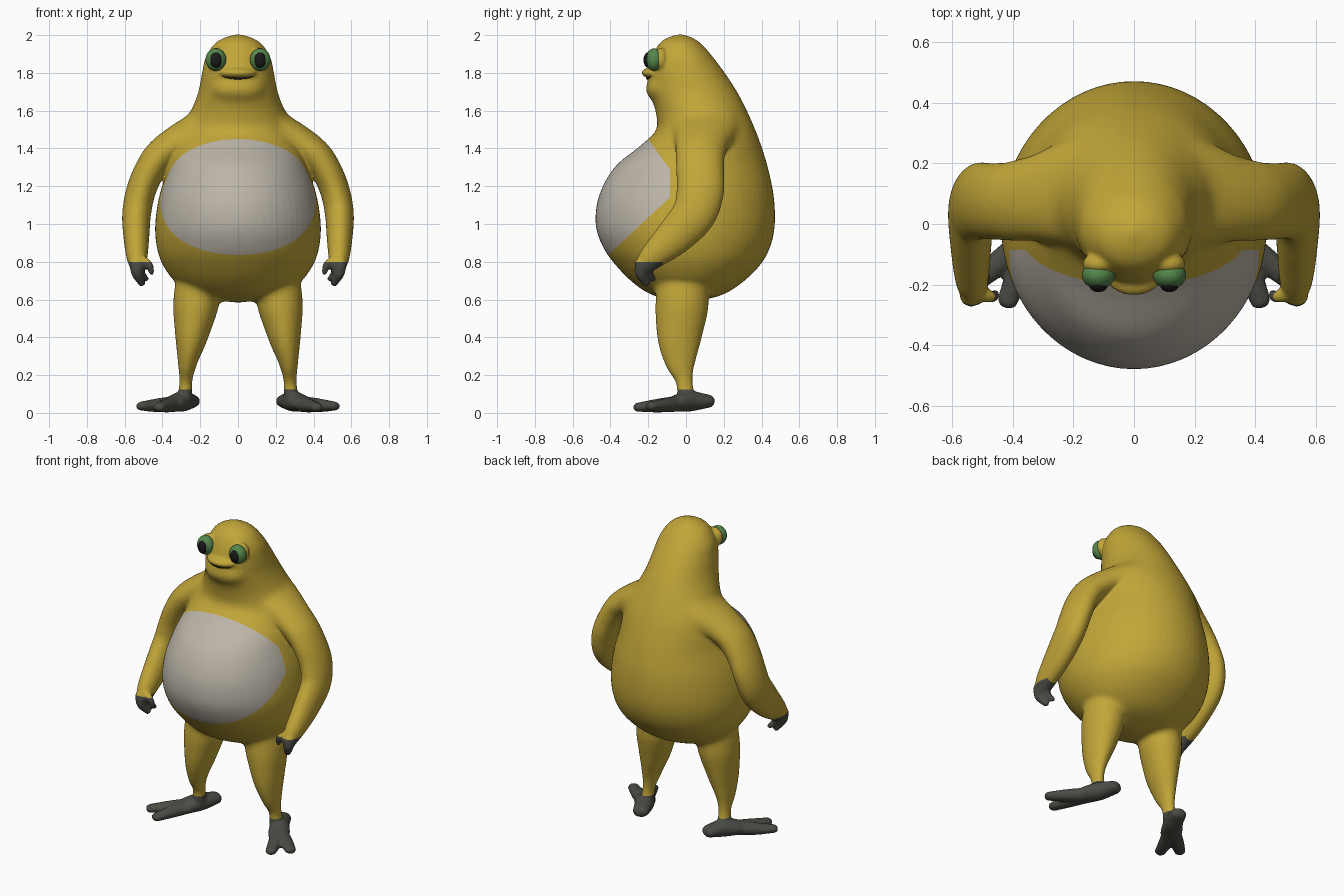
import bpy, bmesh, math
from mathutils import Vector, Matrix

if "Cube" in bpy.data.objects:
    bpy.data.objects.remove(bpy.data.objects["Cube"])

Y, Z = Vector((0, 1, 0)), Vector((0, 0, 1))


def material(name, rgb):
    m = bpy.data.materials.new(name)
    m.diffuse_color = (*rgb, 1)
    m.use_nodes = True
    m.node_tree.nodes["Principled BSDF"].inputs["Base Color"].default_value = m.diffuse_color
    return m


skin = material("skin", (0.54, 0.38, 0.04))
cream = material("belly_grey", (0.50, 0.46, 0.39))
dark = material("dark_grey", (0.07, 0.07, 0.06))
green = material("green", (0.09, 0.24, 0.07))
black = material("black", (0.01, 0.01, 0.01))


def resample(rows, n=6):
    """Catmull-Rom through the section rows."""
    r = [Vector(a) for a in rows]
    r = [2 * r[0] - r[1]] + r + [2 * r[-1] - r[-2]]
    out = []
    for i in range(1, len(r) - 2):
        a, b, c, d = r[i - 1:i + 3]
        for k in range(n):
            t = k / n
            out.append(0.5 * (2 * b + (c - a) * t + (2 * a - 5 * b + 4 * c - d) * t * t
                              + (3 * b - a - 3 * c + d) * t ** 3))
    return out + [r[-2]]


def loft(bm, rows, ref=Y, axis=None, side=1, seg=40):
    """Elliptical tube; rows are x, y, z, radius across, radius along ref."""
    secs = resample(rows)
    pts = [Vector(s[:3]) for s in secs]
    rings = []
    for i, s in enumerate(secs):
        t = axis or (pts[min(i + 1, len(pts) - 1)] - pts[max(i - 1, 0)]).normalized()
        u = t.cross(ref).normalized()
        rings.append((pts[i], t, u, u.cross(t), max(s[3], .003), max(s[4], .003)))
    if axis is None:  # rounded ends
        def dome(ring, sign):
            p, t, u, v, a, b = ring
            r = min(a, b)
            return [(p + t * sign * r * math.sin(k), t, u, v, a * math.cos(k), b * math.cos(k))
                    for k in (.3, .6, .9, 1.2, 1.45)]
        rings = dome(rings[0], -1)[::-1] + rings + dome(rings[-1], 1)
    loops = []
    for p, t, u, v, a, b in rings:
        loop = []
        for k in range(seg):
            w = 2 * math.pi * k / seg
            q = p + u * a * math.cos(w) + v * b * math.sin(w)
            loop.append(bm.verts.new((q.x * side, q.y, q.z)))
        loops.append(loop)
    faces = [bm.faces.new(loops[0]), bm.faces.new(loops[-1])]
    for l, m in zip(loops, loops[1:]):
        for k in range(seg):
            j = (k + 1) % seg
            faces.append(bm.faces.new((l[k], l[j], m[j], m[k])))
    bmesh.ops.recalc_face_normals(bm, faces=faces)


def ball(bm, loc, radii):
    bmesh.ops.create_uvsphere(bm, u_segments=32, v_segments=20, radius=1,
                              matrix=Matrix.Translation(loc) @ Matrix.Diagonal((*radii, 1)))


def make_object(name, bm, mats):
    me = bpy.data.meshes.new(name)
    bm.to_mesh(me)
    bm.free()
    for m in mats:
        me.materials.append(m)
    me.shade_smooth()
    ob = bpy.data.objects.new(name, me)
    bpy.context.collection.objects.link(ob)
    return ob


bm = bmesh.new()
# Head and torso: z, half width, front y, back y
profile = [(2.004, .01, -.04, -.02), (1.985, .075, -.10, .035), (1.95, .128, -.145, .085),
           (1.88, .172, -.18, .145), (1.8, .19, -.20, .205), (1.7, .21, -.195, .27),
           (1.6, .25, -.162, .322), (1.5, .30, -.158, .366), (1.42, .332, -.235, .396),
           (1.3, .368, -.378, .433), (1.15, .416, -.46, .464),
           (1.0, .438, -.478, .470), (.88, .430, -.44, .446), (.78, .396, -.37, .39),
           (.68, .32, -.27, .285), (.62, .22, -.17, .18), (.583, .02, -.02, .02)]
loft(bm, [(0, (f + b) / 2, z, w, (b - f) / 2) for z, w, f, b in profile], axis=Z, seg=64)
# Upper lip and chin
ball(bm, (0, -.15, 1.80), (.105, .086, .034))
ball(bm, (0, -.125, 1.715), (.145, .09, .075))

for s in (1, -1):
    # Eye socket
    ball(bm, (s * .112, -.132, 1.872), (.058, .038, .062))
    # Shoulder and arm
    loft(bm, [(.10, .11, 1.565, .115, .19), (.22, .10, 1.495, .095, .172), (.32, .085, 1.435, .09, .145),
              (.405, .075, 1.368, .088, .13), (.469, .075, 1.28, .081, .126), (.515, .075, 1.17, .078, .125),
              (.537, .04, 1.05, .076, .116), (.538, -.065, .93, .068, .099), (.535, -.175, .83, .056, .07),
              (.53, -.225, .775, .042, .05)], side=s)
    # Fingers and thumb
    loft(bm, [(.54, -.235, .79, .036, .036), (.535, -.24, .74, .03, .03), (.51, -.212, .69, .021, .021)],
         side=s, seg=20)
    loft(bm, [(.52, -.205, .78, .028, .03), (.512, -.195, .735, .022, .024), (.487, -.175, .71, .016, .016)],
         side=s, seg=20)
    loft(bm, [(.51, -.23, .81, .025, .025), (.470, -.24, .785, .02, .02), (.458, -.232, .745, .016, .016)],
         side=s, seg=20)
    # Leg
    loft(bm, [(.20, -.02, .75, .11, .12), (.22, -.02, .6, .124, .142), (.247, -.035, .4, .086, .117),
              (.267, -.03, .27, .052, .082), (.276, -.01, .17, .034, .045), (.28, 0, .08, .04, .046)], side=s)
    # Foot with two splayed toes
    loft(bm, [(.248, .115, .062, .05, .036), (.285, .03, .062, .057, .053), (.325, -.035, .054, .064, .047),
              (.35, -.075, .045, .064, .036)], ref=Z, side=s)
    loft(bm, [(.325, -.05, .048, .045, .042), (.378, -.155, .038, .042, .036), (.418, -.255, .03, .034, .024)],
         ref=Z, side=s)
    loft(bm, [(.34, -.045, .048, .045, .042), (.43, -.115, .04, .042, .036), (.512, -.185, .036, .034, .024)],
         ref=Z, side=s)

# Fuse everything into one smooth skin
raw = make_object("raw_body", bm, [])
rm = raw.modifiers.new("fuse", 'REMESH')
rm.mode = 'VOXEL'
rm.voxel_size = 0.0085
sm = raw.modifiers.new("soften", 'SMOOTH')
sm.factor, sm.iterations = 0.5, 6
fused = bpy.data.meshes.new_from_object(raw.evaluated_get(bpy.context.evaluated_depsgraph_get()))
bpy.data.objects.remove(raw)
bm = bmesh.new()
bm.from_mesh(fused)

# Blend shoulders, hips and chin in shrinking regions so the borders stay soft
for k in range(40):
    g = .0015 * k
    vs = [v for v in bm.verts if
          (1.39 + g < v.co.z < 1.72 - g and .12 + g < abs(v.co.x) and v.co.y < .33 - g)
          or (.54 + g < v.co.z < .72 - g and abs(v.co.x) < .42)
          or (1.56 + g < v.co.z < 1.76 - g / 10 and v.co.y < 0)]
    bmesh.ops.smooth_vert(bm, verts=vs, factor=.5, use_axis_x=True, use_axis_y=True, use_axis_z=True)

# Colour regions, cut cleanly with planes
belly = [(Vector((0, -.43, .82)), Vector((0, -.27, .29))),
         (Vector((0, -.19, 1.435)), Vector((0, -.16, -.115))),
         (Vector((0, -.085, 1.2)), Vector((0, -1, 0)))]
cuts = [(p, n, lambda c: c.y < -.05 and .76 < c.z < 1.5 and abs(c.x) < .45) for p, n in belly]
cuts += [(Vector((0, 0, .8)), Z, lambda c: abs(c.x) > .43 and c.y < -.1),
         (Vector((0, 0, .125)), Z, lambda c: c.z < .16)]
for p, n, test in cuts:
    fs = [f for f in bm.faces if test(f.calc_center_median())]
    geom = fs + list({e for f in fs for e in f.edges}) + list({v for f in fs for v in f.verts})
    bmesh.ops.bisect_plane(bm, geom=geom, plane_co=p, plane_no=n, dist=1e-5)
for f in bm.faces:
    c = f.calc_center_median()
    f.material_index = 0
    if abs(c.x) < .445 and all((c - p).dot(n) > 0 for p, n in belly):
        f.material_index = 1
    elif c.z < .125 or (abs(c.x) > .43 and c.z < .8 and c.y < -.12):
        f.material_index = 2
body = make_object("body", bm, [skin, cream, dark])

# Eyes and pupils
for s, label in ((1, "left"), (-1, "right")):
    for part, loc, rad, mat in (("eye", (s * .117, -.168, 1.87), (.055, .046, .06), green),
                                ("pupil", (s * .117, -.200, 1.868), (.031, .025, .041), black)):
        bm = bmesh.new()
        ball(bm, loc, rad)
        make_object(label + "_" + part, bm, [mat])

# Mouth line laid on the face
bpy.context.view_layer.update()
rows = []
for i in range(-4, 5):
    x = i * .02
    z = 1.771 + .010 * (i / 4) ** 2
    hit, loc, _, _ = body.ray_cast((x, -1, z), (0, 1, 0))
    r = .006 - .004 * (i / 4) ** 2
    rows.append((x, loc.y + .001 if hit else -.2, z, r, r))
bm = bmesh.new()
loft(bm, rows, ref=Z, seg=10)
make_object("mouth", bm, [black])
